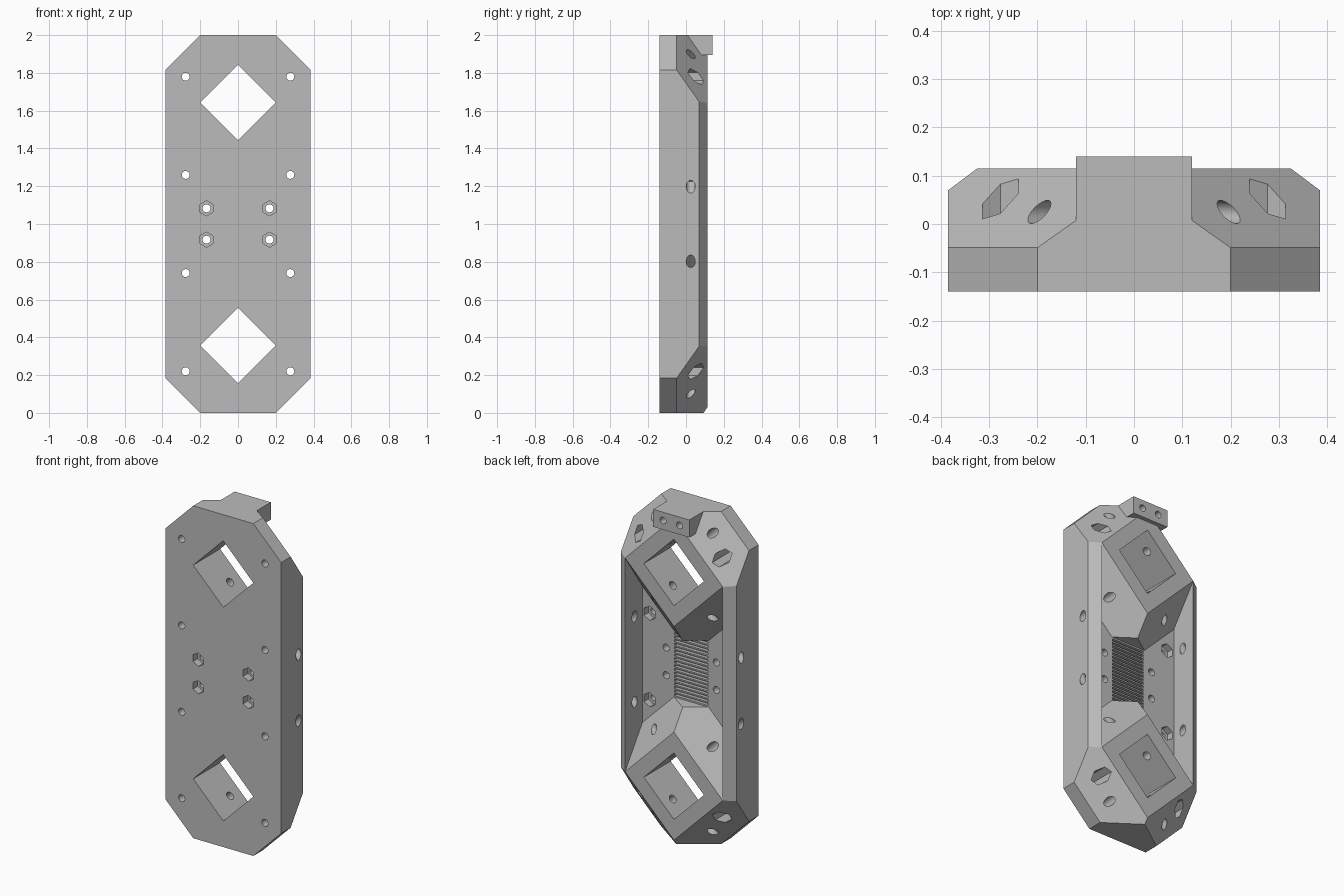
import bpy, bmesh
from math import sqrt, radians
from mathutils import Matrix, Vector

if "Cube" in bpy.data.objects:
    bpy.data.objects.remove(bpy.data.objects["Cube"])

SLOPE = sqrt(2)
FRONT, FLOOR, BACK = -0.14, -0.05, 0.115
BOSS = 0.325           # half diagonal of each boss at its back face
BOSS_Z = 0.643         # boss distance from mid height
SIGNS = (-1, 1)

grey = bpy.data.materials.new("plain grey")
grey.use_nodes = True
grey.diffuse_color = (0.5, 0.5, 0.5, 1)
grey.node_tree.nodes["Principled BSDF"].inputs["Base Color"].default_value = (0.5, 0.5, 0.5, 1)


def add_box(bm, lo, hi):
    lo, hi = Vector(lo), Vector(hi)
    m = Matrix.Translation((lo + hi) / 2) @ Matrix.Diagonal((*(hi - lo), 1))
    bmesh.ops.create_cube(bm, size=1, matrix=m)


def add_prism(bm, sides, r1, r2, start, end):
    start, end = Vector(start), Vector(end)
    axis = end - start
    if abs(axis.y) > 1e-6:
        rot = Matrix.Rotation(radians(-90), 4, 'X')
    else:
        rot = axis.to_track_quat('Z', 'Y').to_matrix().to_4x4()
    bmesh.ops.create_cone(bm, cap_ends=True, segments=sides, radius1=r1, radius2=r2,
                          depth=axis.length, matrix=Matrix.Translation((start + end) / 2) @ rot)


def slice_off(bm, point, normal):
    bmesh.ops.bisect_plane(bm, geom=bm.verts[:] + bm.edges[:] + bm.faces[:],
                           plane_co=point, plane_no=normal, clear_outer=True)
    bmesh.ops.holes_fill(bm, edges=bm.edges[:])


def make(name, bm):
    bmesh.ops.recalc_face_normals(bm, faces=bm.faces[:])
    mesh = bpy.data.meshes.new(name)
    bm.to_mesh(mesh)
    bm.free()
    mesh.materials.append(grey)
    obj = bpy.data.objects.new(name, mesh)
    bpy.context.collection.objects.link(obj)
    return obj


def combine(target, tool, operation='DIFFERENCE'):
    mod = target.modifiers.new("combine", 'BOOLEAN')
    mod.operation, mod.solver, mod.object = operation, 'EXACT', tool
    bpy.context.view_layer.objects.active = target
    bpy.ops.object.modifier_apply(modifier=mod.name)
    bpy.data.objects.remove(tool)


def cut_holes(target, holes):
    bm = bmesh.new()
    for hole in holes:
        add_prism(bm, *hole)
    combine(target, make("hole_cutter", bm))


# Outer body: a block with cut corners and sloped shoulders
bm = bmesh.new()
add_box(bm, (-0.385, FRONT, 0), (0.385, BACK, 2))
for sx in SIGNS:
    slice_off(bm, (sx * BOSS, BACK, 1), (sx * 0.045, 0.06, 0))
    for sz in SIGNS:
        slice_off(bm, (sx * 0.2, 0, 1 + sz), (sx, 0, sz))
        slice_off(bm, (sx * BOSS, BACK, 1 + sz * BOSS_Z), (sx, SLOPE, sz))
body = make("carriage_body", bm)

# Back pocket between the side rails, leaving the two sloped bosses standing
bm = bmesh.new()
add_box(bm, (-BOSS, FLOOR, 1 - BOSS_Z), (BOSS, 0.2, 1 + BOSS_Z))
pocket = make("pocket_cutter", bm)
for sz in SIGNS:
    bm = bmesh.new()
    zc = 1 + sz * BOSS_Z
    low, high = -0.1, 0.21
    add_prism(bm, 4, BOSS + SLOPE * (BACK - low), BOSS + SLOPE * (BACK - high),
              (0, low, zc), (0, high, zc))
    slice_off(bm, (0, 0, 1 + sz * 0.2), (0, 0, -sz))
    combine(pocket, make("boss_keeper", bm))
combine(body, pocket)

# Clip block at the top of the back
bm = bmesh.new()
add_box(bm, (-0.12, -0.03, 1.895), (0.12, 0.14, 2))
combine(body, make("clip_block", bm), 'UNION')

# Diamond tube openings
cut_holes(body, [(4, 0.2, 0.2, (0, -0.3, 1 + s * BOSS_Z), (0, 0.3, 1 + s * BOSS_Z)) for s in SIGNS])

# Screw holes through the plate, with nut recesses from the back or front
spots = [(sx * 0.277, 1 + sz * h) for sx in SIGNS for sz in SIGNS for h in (0.26, 0.78)]
inner = [(sx * 0.167, 1 + sz * 0.083) for sx in SIGNS for sz in SIGNS]
cut_holes(body, [(6, 0.043, 0.043, (x, -0.09, z), (x, 0.22, z)) for x, z in spots])
cut_holes(body, [(6, 0.04, 0.04, (x, -0.2, z), (x, -0.095, z)) for x, z in inner])
cut_holes(body, [(24, 0.021, 0.021, (x, -0.2, z), (x, 0.23, z)) for x, z in spots + inner])

# Holes in the clip block
cut_holes(body, [(24, 0.02, 0.02, (s * 0.055, 0, 1.95), (s * 0.055, 0.2, 1.95)) for s in SIGNS])

# Diagonal clamping holes through the boss walls, and on through the rails
diagonal = []
for sb in SIGNS:
    zc = 1 + sb * BOSS_Z
    for sx in SIGNS:
        for sz in SIGNS:
            diagonal.append((24, 0.024, 0.024, (sx * 0.04, 0.025, zc + sz * 0.1),
                             (sx * 0.44, 0.025, zc + sz * 0.5)))
cut_holes(body, diagonal)

# Toothed belt seat: a row of narrow grooves in the pocket floor
count = 18
pitch = 0.39 / count
bm = bmesh.new()
for i in range(count):
    z = 1 + (i - (count - 1) / 2) * pitch
    add_box(bm, (-0.11, FLOOR - 0.02, z - pitch * 0.3), (0.11, 0, z + pitch * 0.3))
combine(body, make("belt_groove_cutter", bm))

# Smooth the round holes only
bpy.ops.object.select_all(action='DESELECT')
body.select_set(True)
bpy.context.view_layer.objects.active = body
bpy.ops.object.shade_smooth_by_angle(angle=radians(25))
